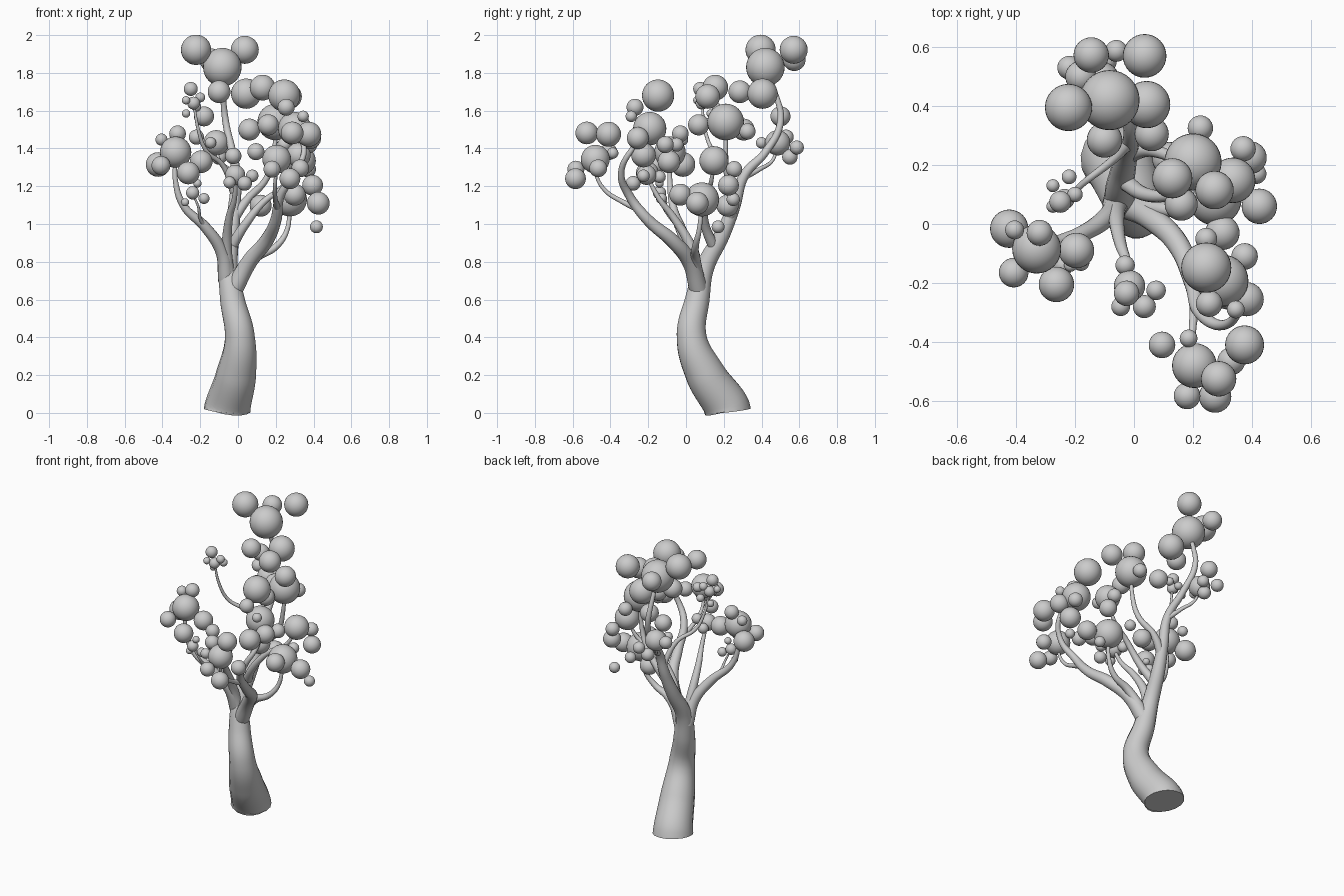
import bpy
from mathutils import Vector


def limb(name, pts, foot=None):
    """Tapered round limb through points (x, y, z, radius)."""
    cu = bpy.data.curves.new(name, 'CURVE')
    cu.dimensions = '3D'
    cu.bevel_depth = 1.0
    cu.bevel_resolution = 6
    cu.resolution_u = 10
    cu.use_fill_caps = True
    sp = cu.splines.new('BEZIER')
    sp.bezier_points.add(len(pts) - 1)
    for bp, p in zip(sp.bezier_points, pts):
        bp.co = p[:3]
        bp.radius = p[3]
        bp.handle_left_type = bp.handle_right_type = 'AUTO'
    if foot:
        # nearly upright start so the cut base lies almost flat
        bp = sp.bezier_points[0]
        bp.handle_left_type = bp.handle_right_type = 'FREE'
        bp.handle_right = bp.co + Vector(foot)
        bp.handle_left = bp.co - Vector(foot)
    ob = bpy.data.objects.new(name, cu)
    bpy.context.collection.objects.link(ob)
    bpy.ops.object.select_all(action='DESELECT')
    ob.select_set(True)
    bpy.context.view_layer.objects.active = ob
    bpy.ops.object.convert(target='MESH')
    bpy.ops.object.shade_smooth_by_angle()


def cluster(name, balls):
    """Group of leaf balls (x, y, z, radius)."""
    for i, (x, y, z, r) in enumerate(balls):
        bpy.ops.mesh.primitive_uv_sphere_add(segments=32, ring_count=16,
                                             radius=r, location=(x, y, z))
        bpy.context.object.name = f"{name}_{i + 1}"
        bpy.ops.object.shade_smooth()


# Trunk, continuing into the tall back branch
limb("trunk", [(-.057, .22, .0125, .125), (-.01, .105, .2, .107), (.01, .03, .4, .08),
               (-.03, .06, .6, .066), (-.05, .1, .77, .05), (-.035, .19, .94, .042),
               (-.02, .25, 1.08, .034), (-.01, .31, 1.26, .026), (-.03, .42, 1.38, .021),
               (-.065, .5, 1.54, .018), (-.08, .47, 1.7, .014), (-.083, .415, 1.83, .01)],
     foot=(.004, -.005, .05))

# Main branches
limb("left_branch", [(-.06, .08, .7, .045), (-.085, .03, .85, .034), (-.17, -.03, .98, .028),
                     (-.29, -.07, 1.1, .02), (-.33, -.085, 1.22, .014), (-.33, -.085, 1.38, .009)])
limb("front_right_branch", [(-.03, .07, .64, .05), (.06, .02, .8, .042), (.15, -.07, .91, .037),
                            (.2, -.2, 1.02, .03), (.225, -.3, 1.15, .023),
                            (.3, -.343, 1.27, .017), (.35, -.29, 1.39, .014), (.3, -.19, 1.5, .01)])
limb("front_tip_branch", [(.21, -.25, 1.08, .02), (.2, -.34, 1.12, .013), (.195, -.43, 1.18, .011),
                          (.2, -.475, 1.26, .009), (.205, -.48, 1.34, .007)])
limb("front_branch", [(-.05, .08, .68, .04), (-.06, .03, .87, .028), (-.045, -.07, 1.04, .02),
                      (-.02, -.14, 1.13, .014), (-.01, -.21, 1.26, .009)])
limb("low_right_branch", [(-.02, .07, .68, .035), (.09, .05, .82, .026), (.2, .05, .88, .018),
                          (.26, .07, .97, .013), (.27, .085, 1.13, .009)])
limb("middle_right_branch", [(-.04, .15, .87, .03), (.04, .1, 1.0, .023), (.15, .1, 1.13, .017),
                             (.27, .13, 1.21, .012), (.335, .15, 1.33, .008)])
limb("upper_right_branch", [(-.03, .23, 1.02, .03), (.05, .25, 1.13, .022), (.15, .22, 1.24, .017),
                            (.19, .21, 1.38, .013), (.2, .215, 1.54, .009)])
limb("back_branch", [(-.01, .31, 1.25, .018), (-.05, .39, 1.29, .012), (-.1, .46, 1.34, .009),
                     (-.115, .485, 1.43, .006)])
limb("upper_left_twig", [(-.02, .27, 1.16, .02), (-.08, .21, 1.31, .014), (-.17, .14, 1.39, .011),
                         (-.21, .1, 1.5, .009), (-.235, .085, 1.64, .006)])
limb("low_left_twig", [(-.17, -.03, .98, .014), (-.2, -.08, 1.03, .009), (-.21, -.12, 1.09, .007),
                       (-.24, -.14, 1.16, .005)])

# Leaf balls, one group per branch tip
cluster("top_leaf", [(-.083, .42, 1.83, .102), (-.222, .395, 1.922, .08), (.036, .57, 1.922, .074),
                     (-.145, .573, 1.87, .06), (.043, .405, 1.69, .08), (-.1, .285, 1.70, .06)])
cluster("back_leaf", [(-.115, .485, 1.43, .067), (-.18, .5, 1.57, .053), (-.22, .53, 1.46, .04),
                      (-.06, .587, 1.405, .037), (-.1, .55, 1.355, .041), (-.145, .4, 1.43, .03)])
cluster("upper_right_leaf", [(.2, .21, 1.54, .097), (.13, .155, 1.722, .068), (.273, .115, 1.675, .065),
                             (.16, .067, 1.525, .056), (.06, .305, 1.5, .058), (.225, .325, 1.49, .043)])
cluster("middle_right_leaf", [(.335, .148, 1.335, .077), (.395, .225, 1.205, .055), (.37, .255, 1.29, .043),
                              (.375, -.11, 1.42, .045), (.245, -.05, 1.42, .037)])
cluster("low_right_leaf", [(.275, .085, 1.13, .09), (.425, .06, 1.11, .06), (.3, -.03, 1.155, .058),
                           (.12, .22, 1.097, .058), (.415, .17, .985, .034), (.24, .25, 1.13, .035)])
cluster("front_right_leaf", [(.3, -.192, 1.505, .088), (.245, -.148, 1.68, .085), (.382, -.255, 1.455, .058),
                             (.255, -.27, 1.618, .045), (.345, -.29, 1.57, .03), (.32, -.225, 1.365, .065)])
cluster("front_tip_leaf", [(.205, -.48, 1.343, .076), (.375, -.41, 1.475, .066), (.287, -.525, 1.482, .06),
                           (.095, -.41, 1.383, .045), (.185, -.388, 1.375, .03), (.18, -.583, 1.29, .045),
                           (.275, -.585, 1.24, .055), (.33, -.465, 1.295, .047)])
cluster("left_leaf", [(-.33, -.085, 1.38, .083), (-.423, -.016, 1.315, .065), (-.405, -.02, 1.447, .032),
                      (-.32, -.03, 1.478, .044), (-.195, -.09, 1.33, .06), (-.263, -.205, 1.27, .06),
                      (-.408, -.165, 1.31, .05)])
cluster("front_leaf", [(-.015, -.21, 1.26, .053), (-.03, -.14, 1.25, .033), (-.025, -.235, 1.36, .043),
                       (.075, -.225, 1.255, .033), (.035, -.28, 1.215, .039), (-.045, -.28, 1.22, .032)])
cluster("upper_left_leaf", [(-.235, .085, 1.64, .034), (-.25, .075, 1.715, .037), (-.275, .06, 1.655, .022),
                            (-.2, .1, 1.67, .026), (-.275, .13, 1.585, .022), (-.22, .16, 1.62, .025)])
cluster("low_left_leaf", [(-.24, -.14, 1.165, .035), (-.18, -.13, 1.135, .029), (-.28, -.12, 1.115, .021),
                          (-.215, -.14, 1.215, .022)])
